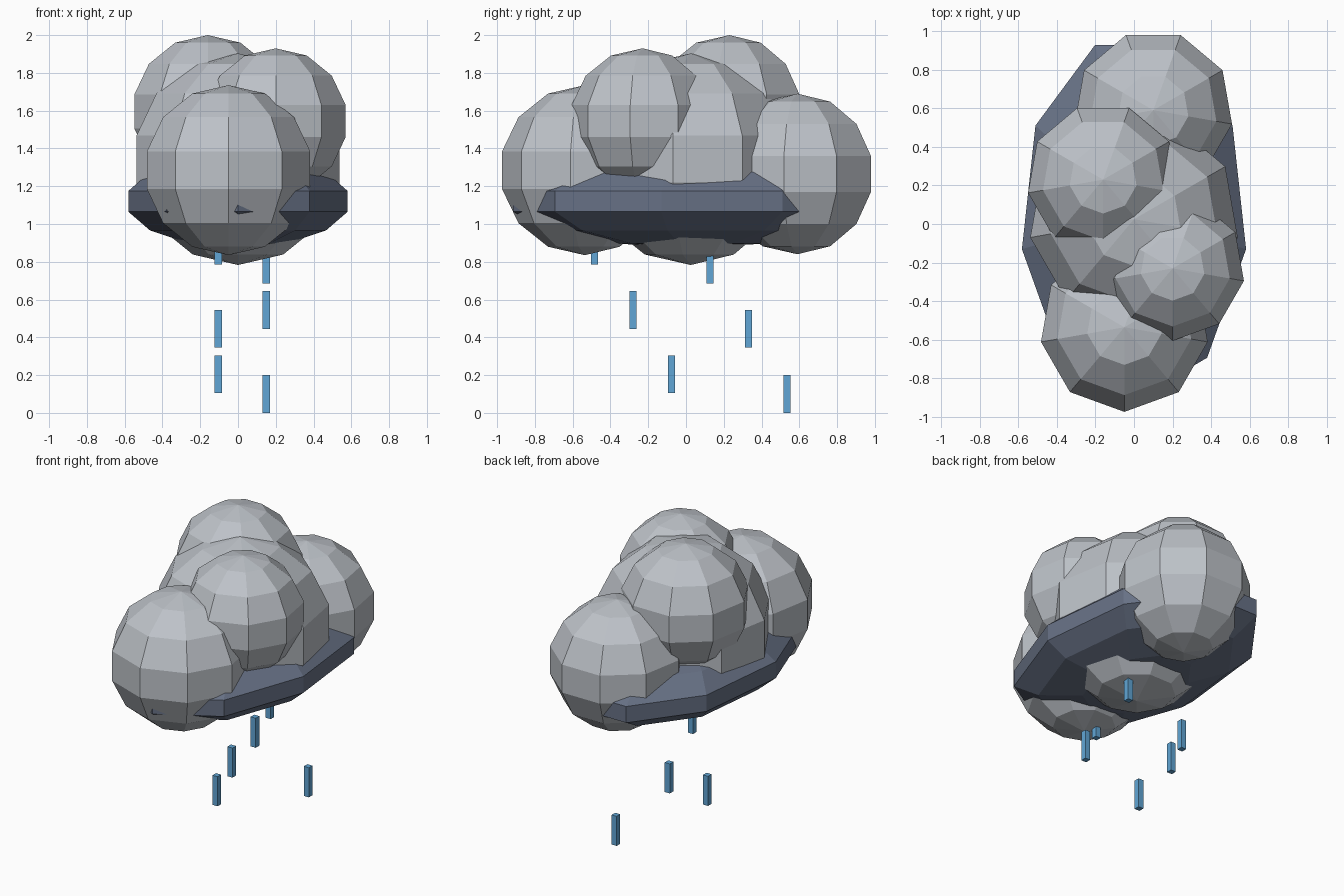
import bpy, bmesh, math

if "Cube" in bpy.data.objects:
    bpy.data.objects.remove(bpy.data.objects["Cube"])


def material(name, rgb):
    m = bpy.data.materials.new(name)
    m.diffuse_color = (*rgb, 1.0)
    m.use_nodes = True
    m.node_tree.nodes["Principled BSDF"].inputs["Base Color"].default_value = m.diffuse_color
    return m


GREY = material("cloud_grey", (0.51, 0.54, 0.58))
SLATE = material("storm_slate", (0.136, 0.165, 0.235))
BLUE = material("rain_blue", (0.12, 0.38, 0.67))


def finish(name, bm, loc, mat):
    mesh = bpy.data.meshes.new(name)
    bmesh.ops.recalc_face_normals(bm, faces=bm.faces)
    bm.to_mesh(mesh)
    bm.free()
    mesh.materials.append(mat)
    ob = bpy.data.objects.new(name, mesh)
    ob.location = loc
    bpy.context.collection.objects.link(ob)


def puff(name, loc, radii, mat, segs=9, rings=7):
    """Low-poly ball with one column of corners facing the front."""
    bm = bmesh.new()
    rx, ry, rz = radii
    top, bottom = bm.verts.new((0, 0, rz)), bm.verts.new((0, 0, -rz))
    loops = []
    for i in range(1, rings):
        t = math.pi * i / rings
        loops.append([bm.verts.new((rx * math.sin(t) * math.sin(a),
                                    -ry * math.sin(t) * math.cos(a),
                                    rz * math.cos(t)))
                      for a in (math.tau * k / segs for k in range(segs))])
    for k in range(segs):
        n = (k + 1) % segs
        bm.faces.new((top, loops[0][k], loops[0][n]))
        bm.faces.new((bottom, loops[-1][n], loops[-1][k]))
        for a, b in zip(loops, loops[1:]):
            bm.faces.new((a[k], b[k], b[n], a[n]))
    finish(name, bm, loc, mat)


# Cloud puffs: name, centre, radius
for name, loc, r in (
    ("puff_centre", (0.0, 0.025, 1.343), 0.56),
    ("puff_front", (-0.05, -0.535, 1.285), 0.45),
    ("puff_back", (0.1, 0.59, 1.265), 0.425),
    ("puff_right", (0.2, -0.23, 1.545), 0.385),
    ("puff_left", (-0.16, 0.23, 1.595), 0.405),
):
    puff(name, loc, (r, r, r), GREY)

# Dark flattened underside
puff("storm_base", (0, 0.035, 1.12), (0.605, 0.975, 0.247), SLATE)

# Rain streaks, alternating sides from front to back
W, H = 0.038, 0.2
for i, z in enumerate((0.785, 0.445, 0.105, 0.685, 0.345, 0.0)):
    bm = bmesh.new()
    bmesh.ops.create_cube(bm, size=1)
    bmesh.ops.scale(bm, vec=(W, W, H), verts=bm.verts)
    x = 0.15 if i % 2 else -0.105
    finish(f"rain_streak_{i + 1}", bm, (x, -0.485 + 0.204 * i, z + H / 2), BLUE)
